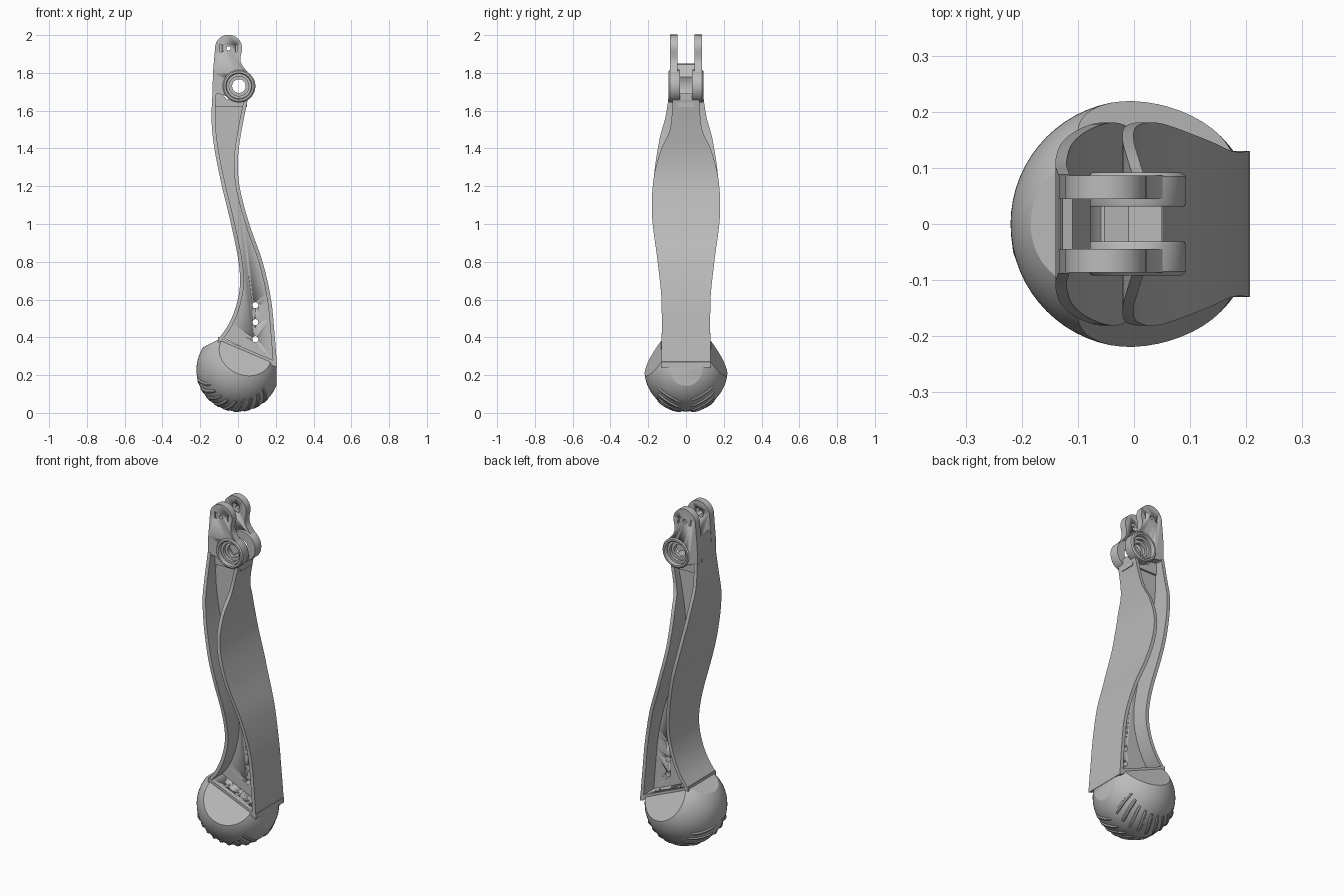
import bpy, bmesh, math
from mathutils import Vector, Matrix

if "Cube" in bpy.data.objects:
    bpy.data.objects.remove(bpy.data.objects["Cube"])

grey = bpy.data.materials.new("plain_grey")
grey.use_nodes = True
grey.diffuse_color = (0.5, 0.5, 0.5, 1)
grey.node_tree.nodes["Principled BSDF"].inputs["Base Color"].default_value = (0.5, 0.5, 0.5, 1)


def finish(name, bm, angle=30):
    bmesh.ops.recalc_face_normals(bm, faces=bm.faces)
    mesh = bpy.data.meshes.new(name)
    bm.to_mesh(mesh)
    bm.free()
    mesh.materials.append(grey)
    ob = bpy.data.objects.new(name, mesh)
    bpy.context.collection.objects.link(ob)
    bpy.ops.object.select_all(action="DESELECT")
    ob.select_set(True)
    bpy.context.view_layer.objects.active = ob
    bpy.ops.object.shade_smooth_by_angle(angle=math.radians(angle))
    return ob


def prism(name, outline, y0, y1):
    """Extrude an x-z outline along y."""
    bm = bmesh.new()
    face = bm.faces.new([bm.verts.new((x, y0, z)) for x, z in outline])
    new = bmesh.ops.extrude_face_region(bm, geom=[face])["geom"]
    moved = [v for v in new if isinstance(v, bmesh.types.BMVert)]
    bmesh.ops.translate(bm, verts=moved, vec=(0, y1 - y0, 0))
    return finish(name, bm)


def rod(centre, radius, length, axis):
    bm = bmesh.new()
    turn = Vector(axis).to_track_quat("Z", "Y").to_matrix().to_4x4()
    bmesh.ops.create_cone(bm, cap_ends=True, segments=32, radius1=radius, radius2=radius,
                          depth=length, matrix=Matrix.Translation(centre) @ turn)
    return finish("cutter", bm)


def cut(ob, cutters):
    for c in cutters:
        mod = ob.modifiers.new("cut", "BOOLEAN")
        mod.object, mod.solver = c, "EXACT"
        c.hide_render = True
    bpy.context.view_layer.update()
    graph = bpy.context.evaluated_depsgraph_get()
    mesh = bpy.data.meshes.new_from_object(ob.evaluated_get(graph))
    ob.modifiers.clear()
    ob.data = mesh
    for c in cutters:
        bpy.data.objects.remove(c)


def smooth(keys, z):
    """Smooth curve through (z, value) keys."""
    def slope(i):
        a, b = keys[max(i - 1, 0)], keys[min(i + 1, len(keys) - 1)]
        return (b[1] - a[1]) / (b[0] - a[0])
    z = min(max(z, keys[0][0]), keys[-1][0])
    i = max(k for k in range(len(keys) - 1) if keys[k][0] <= z)
    (a, p), (b, q) = keys[i], keys[i + 1]
    h = b - a
    t = (z - a) / h
    return (p * (1 + 2 * t) * (1 - t) ** 2 + q * t * t * (3 - 2 * t)
            + h * slope(i) * t * (1 - t) ** 2 - h * slope(i + 1) * t * t * (1 - t))


def arc(cx, cz, r, a, b, n=16):
    angles = [math.radians(a + (b - a) * i / n) for i in range(n + 1)]
    return [(cx + r * math.cos(t), cz + r * math.sin(t)) for t in angles]


# Side edges of the curved beam, and flange half widths, all along height
right_edge = [(-0.105, 0.39), (-0.055, 0.46), (-0.015, 0.55), (0.01, 0.67), (0.003, 0.8), (-0.037, 1),
              (-0.085, 1.2), (-0.125, 1.4), (-0.14, 1.55), (-0.135, 1.7)]
left_edge = [(0.207, 0.245), (0.195, 0.4), (0.175, 0.6), (0.13, 0.8), (0.06, 1), (0.008, 1.2),
             (0, 1.35), (0.02, 1.5), (0.052, 1.66)]
right_edge = [(z, x) for x, z in right_edge]
left_edge = [(z, x) for x, z in left_edge]
belly = [(0.24, 0.13), (0.6, 0.13), (0.8, 0.15), (1.05, 0.18), (1.25, 0.17)]
right_width = belly + [(1.45, 0.14), (1.57, 0.108), (1.7, 0.088)]
left_width = belly + [(1.4, 0.13), (1.5, 0.085), (1.66, 0.07)]


def flange(name, edge, width, inward, steps=56):
    bm = bmesh.new()
    rings = []
    lo, hi = edge[0][0], edge[-1][0]
    for i in range(steps + 1):
        z = lo + (hi - lo) * i / steps
        x, w = smooth(edge, z), smooth(width, z)
        lean = (smooth(edge, z + 0.01) - smooth(edge, z - 0.01)) / 0.02
        xi = x + inward * 0.02 * math.hypot(1, lean)
        rings.append([bm.verts.new(p) for p in ((x, -w, z), (x, w, z), (xi, w, z), (xi, -w, z))])
    for a, b in zip(rings, rings[1:]):
        for k in range(4):
            bm.faces.new((a[k], a[k - 1], b[k - 1], b[k]))
    bm.faces.new(rings[0])
    bm.faces.new(rings[-1])
    finish(name, bm)


flange("right_flange", right_edge, right_width, 1)
flange("left_flange", left_edge, left_width, -1)

# Central web with three bolt holes
heights = [0.4 + 1.26 * i / 48 for i in range(49)]
outline = [(smooth(right_edge, z) + 0.01, z) for z in heights]
outline += [(smooth(left_edge, z) - 0.01, z) for z in reversed(heights)] + [(0.19, 0.27)]
web = prism("web", outline, -0.035, 0.035)
cut(web, [rod((0.092, 0, z), 0.016, 0.2, (0, 1, 0)) for z in (0.39, 0.48, 0.57)])

# Sloped end plate with bolt holes on both sides of the web
slope_normal = Vector((0.39, 0, 0.92))
plate = prism("end_plate", [(-0.105, 0.372), (0.207, 0.24), (0.207, 0.27), (-0.105, 0.402)], -0.13, 0.13)
cut(plate, [rod((x, s * 0.085, 0.358 - 0.424 * x + 0.01), 0.016, 0.04, slope_normal)
            for x in (-0.01, 0.06, 0.13) for s in (-1, 1)])

# Fork at the top: solid core below the gap, two lugs and two bearing rings
PX, PZ = 0.005, 1.73
core = [(-0.125, 1.62), (-0.135, 1.7), (-0.132, 1.8), (-0.127, 1.85), (-0.11, 1.845)]
core += arc(PX, PZ, 0.095, 150, 230) + [(-0.01, 1.69), (0.05, 1.69), (0.048, 1.62)]
prism("fork_core", core, -0.046, 0.046)

lug = [(-0.135, 1.67), (-0.133, 1.8), (-0.124, 1.9)] + arc(-0.05, 1.93, 0.072, 175, -15)
lug += [(0.013, 1.885), (0.014, 1.86), (0.025, 1.835), (0.05, 1.805)]
lug += arc(PX, PZ, 0.08, 45, -60) + [(-0.03, 1.66), (-0.08, 1.685), (-0.11, 1.69)]
ring_profile = [(0.036, 0.031), (0.085, 0.031), (0.087, 0.036), (0.087, 0.085), (0.08, 0.092), (0.07, 0.092),
                (0.066, 0.086), (0.066, 0.07), (0.052, 0.07), (0.052, 0.052), (0.036, 0.052)]
for side, s in (("front", -1), ("back", 1)):
    y0, y1 = sorted((s * 0.045, s * 0.086))
    ob = prism(side + "_lug", lug, y0, y1)
    slots = [prism("cutter", [(x - 0.004, 1.91), (x + 0.004, 1.91), (x + 0.004, 1.95), (x - 0.004, 1.95)],
                   s * 0.078, s * 0.1) for x in (-0.09, -0.01)]
    cut(ob, slots + [rod((-0.05, 0, 1.93), 0.011, 0.3, (0, 1, 0)),
                     rod((-0.05, s * 0.04, 1.93), 0.03, 0.05, (0, 1, 0)),
                     rod((PX, 0, PZ), 0.075, 0.3, (0, 1, 0))])
    bm = bmesh.new()
    verts = [bm.verts.new((PX + r, s * y, PZ)) for r, y in ring_profile]
    loop = [bm.edges.new((verts[i - 1], verts[i])) for i in range(len(verts))]
    bmesh.ops.spin(bm, geom=verts + loop, cent=(PX, 0, PZ), axis=(0, 1, 0), angle=math.tau, steps=48)
    bmesh.ops.remove_doubles(bm, verts=bm.verts, dist=0.0005)
    finish(side + "_bearing_ring", bm)

# Ball foot trimmed by the plate, the shoulders and the flat heel
FOOT = Vector((0, 0, 0.228))
R = 0.22
bm = bmesh.new()
bmesh.ops.create_uvsphere(bm, u_segments=64, v_segments=40, radius=R, matrix=Matrix.Translation(FOOT))
trims = [((-0.1, 0, 0.385), slope_normal), ((-0.1, 0, 0.39), (-0.5, 0, 1)), ((0.203, 0, 0), (1, 0, 0))]
trims += [((0.02, s * 0.13, 0.335), (0.03, s * 0.106, 0.069)) for s in (-1, 1)]
for point, normal in trims:
    res = bmesh.ops.bisect_plane(bm, geom=bm.verts[:] + bm.edges[:] + bm.faces[:], dist=0.0001,
                                 plane_co=point, plane_no=normal, clear_outer=True)
    edges = [e for e in res["geom_cut"] if isinstance(e, bmesh.types.BMEdge) and e.is_boundary]
    bmesh.ops.holes_fill(bm, edges=edges, sides=0)
finish("ball_foot", bm, 20)

# Slanted tread bars in two mirrored rows under the foot
curve = bpy.data.curves.new("treads", "CURVE")
curve.dimensions = "3D"
curve.bevel_depth, curve.bevel_resolution, curve.use_fill_caps = 0.011, 2, True
for s in (-1, 1):
    for k in range(9):
        spline = curve.splines.new("POLY")
        spline.points.add(6)
        for i, p in enumerate(spline.points):
            t = i / 6
            roll = math.radians(-78 + 14.5 * k + (4 if s > 0 else 0) + 16 * t)
            tilt = math.radians(7 + 35 * t)
            d = Vector((math.sin(roll) * math.cos(tilt), s * math.sin(tilt), -math.cos(roll) * math.cos(tilt)))
            p.co = (*(FOOT + d * (R - 0.003)), 1)
            p.radius = 0.7 if i in (0, 6) else 1
treads = bpy.data.objects.new("foot_treads", curve)
curve.materials.append(grey)
bpy.context.collection.objects.link(treads)
bpy.context.view_layer.update()
mesh = bpy.data.meshes.new_from_object(treads.evaluated_get(bpy.context.evaluated_depsgraph_get()))
bpy.data.objects.remove(treads)
bm = bmesh.new()
bm.from_mesh(mesh)
finish("foot_treads", bm, 40)
